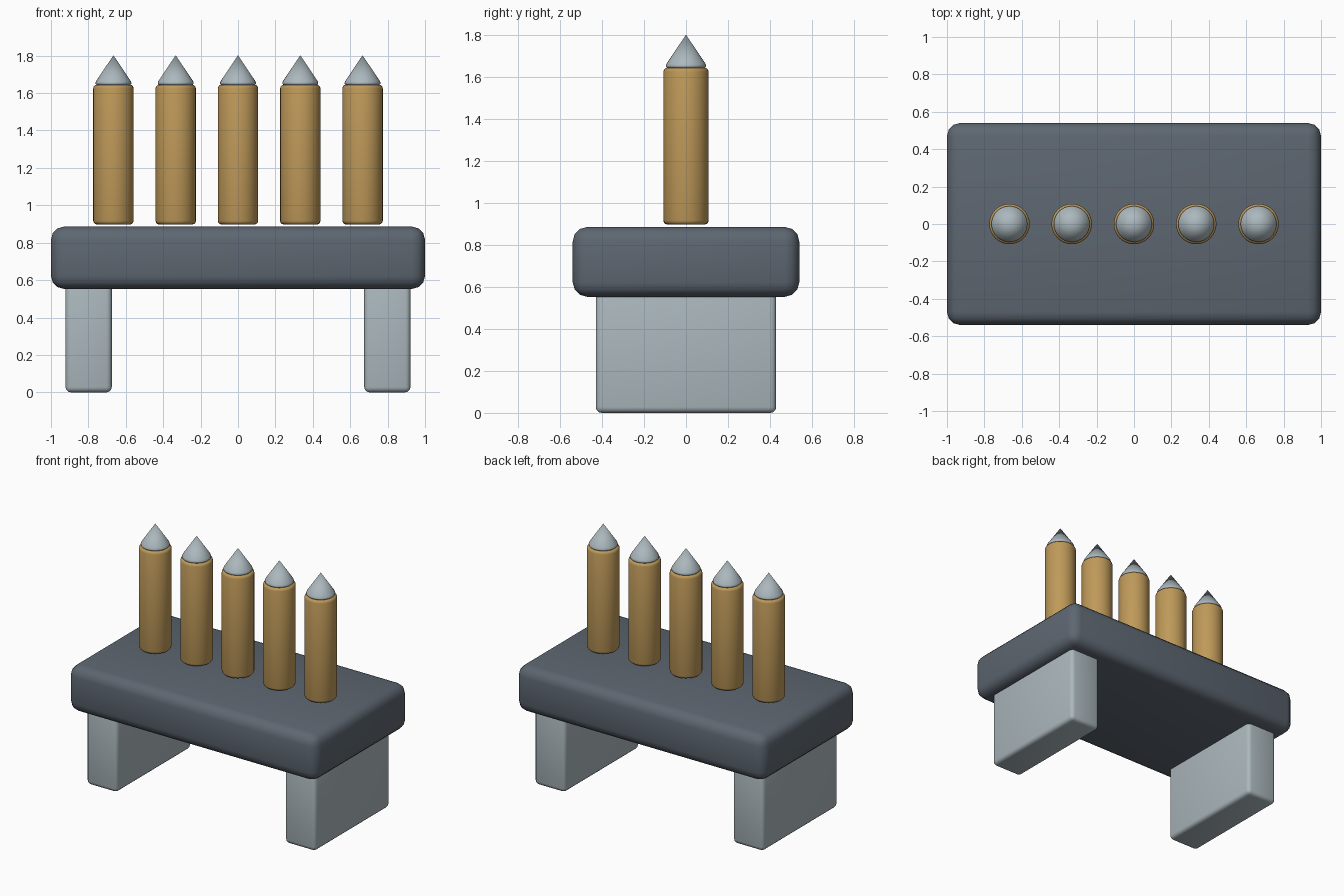
import bpy, bmesh, math

if "Cube" in bpy.data.objects:
    bpy.data.objects.remove(bpy.data.objects["Cube"])


def material(name, rgb):
    m = bpy.data.materials.new(name)
    m.diffuse_color = (*rgb, 1)
    m.use_nodes = True
    m.node_tree.nodes["Principled BSDF"].inputs["Base Color"].default_value = m.diffuse_color
    return m


slate = material("slate plastic", (0.11, 0.134, 0.165))
gold = material("gold metal", (0.52, 0.32, 0.10))
silver = material("silver metal", (0.41, 0.48, 0.51))


def finish(name, bm, mat, angle):
    bmesh.ops.recalc_face_normals(bm, faces=bm.faces)
    me = bpy.data.meshes.new(name)
    bm.to_mesh(me)
    bm.free()
    me.materials.append(mat)
    ob = bpy.data.objects.new(name, me)
    bpy.context.collection.objects.link(ob)
    bpy.ops.object.select_all(action='DESELECT')
    ob.select_set(True)
    bpy.context.view_layer.objects.active = ob
    bpy.ops.object.shade_smooth_by_angle(angle=math.radians(angle))
    return ob


def rounded_box(name, lo, hi, radius, mat):
    bm = bmesh.new()
    bmesh.ops.create_cube(bm, size=1)
    for v in bm.verts:
        for i in range(3):
            v.co[i] = lo[i] if v.co[i] < 0 else hi[i]
    bmesh.ops.bevel(bm, geom=bm.edges[:], offset=radius, segments=3,
                    profile=0.5, affect='EDGES')
    return finish(name, bm, mat, 40)


def lathe(name, profile, x, mat, sides=32):
    """Revolve (radius, z) points around a vertical axis at x."""
    bm = bmesh.new()
    rings = []
    for r, z in profile:
        if r == 0:
            rings.append([bm.verts.new((x, 0, z))] * sides)
        else:
            rings.append([bm.verts.new((x + r * math.cos(2 * math.pi * k / sides),
                                        r * math.sin(2 * math.pi * k / sides), z))
                          for k in range(sides)])
    for a, b in zip(rings, rings[1:]):
        for k in range(sides):
            j = (k + 1) % sides
            bm.faces.new(dict.fromkeys((a[k], a[j], b[j], b[k])))
    return finish(name, bm, mat, 50)


# Main slab
rounded_box("body", (-1, -0.54, 0.553), (1, 0.54, 0.886), 0.07, slate)

# Slab legs at both ends, running up into the body
for side, label in ((-1, "left"), (1, "right")):
    x0, x1 = sorted((side * 0.675, side * 0.922))
    rounded_box(label + "_leg", (x0, -0.43, 0), (x1, 0.43, 0.61), 0.028, silver)

# Row of pins with pointed tips
pin = [(0, 0.897), (0.088, 0.897), (0.098, 0.9), (0.105, 0.907), (0.108, 0.917),
       (0.108, 1.625), (0.105, 1.635), (0.098, 1.642), (0.088, 1.645), (0, 1.645)]
tip = [(0, 1.643), (0.09, 1.643), (0.096, 1.65), (0.096, 1.656), (0.092, 1.665), (0, 1.802)]
for i in range(5):
    x = (i - 2) * 0.333
    lathe(f"pin_{i + 1}", pin, x, gold)
    lathe(f"pin_tip_{i + 1}", tip, x, silver)
